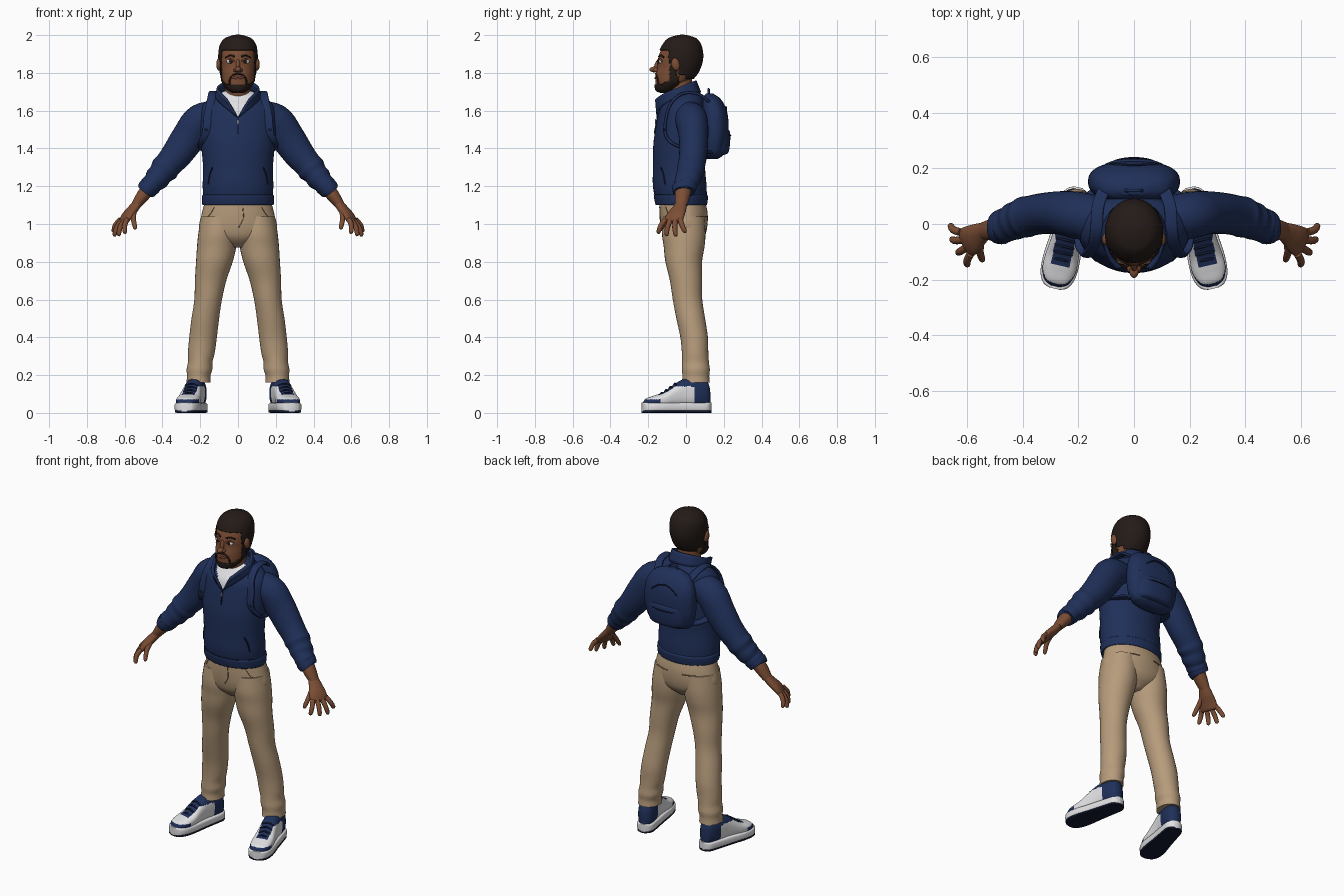
import bpy
import bmesh
from math import cos, sin, pi, radians, copysign
from mathutils import Vector, Matrix

default_cube = bpy.data.objects.get("Cube")
if default_cube:
    bpy.data.objects.remove(default_cube, do_unlink=True)


def material(name, red, green, blue):
    mat = bpy.data.materials.new(name)
    mat.use_nodes = True
    mat.diffuse_color = (red, green, blue, 1)
    shader = next(n for n in mat.node_tree.nodes if n.type == 'BSDF_PRINCIPLED')
    shader.inputs["Base Color"].default_value = (red, green, blue, 1)
    shader.inputs["Roughness"].default_value = .8
    return mat


NAVY = material("navy cloth", .014, .029, .1)
DARK = material("dark navy", .006, .01, .03)
TAN = material("tan cloth", .47, .33, .2)
SEAM = material("brown seam", .2, .13, .07)
SKIN = material("brown skin", .2, .075, .035)
HAIR = material("dark hair", .018, .011, .009)
WHITE = material("white", .75, .75, .77)
LIP = material("lip brown", .2, .06, .045)
GREY = material("zip grey", .2, .21, .25)
X, Y, Z = Vector((1, 0, 0)), Vector((0, 1, 0)), Vector((0, 0, 1))


def finish(name, bm, mats, mirror=False, thickness=0):
    bmesh.ops.recalc_face_normals(bm, faces=bm.faces)
    mesh = bpy.data.meshes.new(name)
    bm.to_mesh(mesh)
    bm.free()
    for mat in mats:
        mesh.materials.append(mat)
    mesh.shade_smooth()
    mesh.set_sharp_from_angle(angle=radians(50))
    ob = bpy.data.objects.new(name, mesh)
    bpy.context.scene.collection.objects.link(ob)
    if mirror:
        ob.modifiers.new("Mirror", 'MIRROR')
    if thickness:
        solid = ob.modifiers.new("Solidify", 'SOLIDIFY')
        solid.thickness, solid.offset = thickness, 0
    return ob


def spline(rows, steps):
    """Smooth rows of numbers passing through the given rows."""
    rows = [Vector(r) for r in rows]
    ext = [2 * rows[0] - rows[1]] + rows + [2 * rows[-1] - rows[-2]]
    out = []
    for a, b, c, d in zip(ext, ext[1:], ext[2:], ext[3:]):
        for i in range(steps):
            t = i / steps
            out.append(b + (c - a) * (t / 2) + (2 * a - 5 * b + 4 * c - d) * (t * t / 2)
                       + (3 * b - a - 3 * c + d) * (t ** 3 / 2))
    return out + [rows[-1]]


def loft(name, rows, mats, ref=Y, flat=None, power=2, seg=32, steps=5, mirror=False,
         rule=None, keep=None, grow=0, thickness=0, xf=None):
    """Sweep an oval section (x, y, z, half width, half depth) through the rows."""
    bm, loops = bmesh.new(), []
    rows = spline(rows, steps)
    for i, row in enumerate(rows):
        before, after = rows[max(i - 1, 0)], rows[min(i + 1, len(rows) - 1)]
        axis = flat or (Vector(after[:3]) - Vector(before[:3])).normalized()
        side = ref.cross(axis).normalized()
        deep = axis.cross(side)
        ring = []
        for k in range(seg):
            u, v = cos(2 * pi * k / seg), sin(2 * pi * k / seg)
            u, v = (copysign(abs(w) ** (2 / power), w) for w in (u, v))
            ring.append(bm.verts.new(Vector(row[:3]) + side * u * (max(row[3], .002) + grow)
                                     + deep * v * (max(row[4], .002) + grow)))
        loops.append(ring)
    for low, high in zip(loops, loops[1:]):
        for k in range(seg):
            n = (k + 1) % seg
            bm.faces.new((low[k], low[n], high[n], high[k]))
    bm.faces.new(loops[0][::-1])
    bm.faces.new(loops[-1])
    if keep:
        lost = [f for f in bm.faces if not keep(f.calc_center_median())]
        bmesh.ops.delete(bm, geom=lost, context='FACES')
    if rule:
        for f in bm.faces:
            f.material_index = rule(f.calc_center_median())
    if xf:
        bm.transform(xf)
    return finish(name, bm, mats if isinstance(mats, list) else [mats], mirror, thickness)


def stack(rings):
    return [(0, y, z, rx, ry) for z, y, rx, ry in rings]


def tube(name, points, radius, mat, mirror=False, xf=None):
    loft(name, [(*p, radius, radius) for p in points], mat, ref=Vector((.2, .9, .3)),
         seg=8, steps=4, mirror=mirror, xf=xf)


def ball(name, place, size, mat, mirror=False, tilt=0):
    bm = bmesh.new()
    bmesh.ops.create_uvsphere(bm, u_segments=24, v_segments=14, radius=1)
    bm.transform(Matrix.Translation(place) @ Matrix.Rotation(tilt, 4, 'X')
                 @ Matrix.Diagonal((*size, 1)))
    finish(name, bm, [mat], mirror)


def on(rings, x, z, out=0, facing=-1):
    """Point on the front or back of a stack of rings."""
    r = min(spline(stack(rings), 10), key=lambda q: abs(q[2] - z))
    depth = r[4] * max(0, 1 - (x / r[3]) ** 2) ** .5
    return (x, r[1] + facing * (depth + out), z)


# Head, with hair and beard as raised shells
head = [(1.695, -.11, .02, .02), (1.71, -.105, .05, .052), (1.75, -.075, .08, .086),
        (1.79, -.055, .088, .106), (1.83, -.04, .093, .112), (1.87, -.033, .097, .116),
        (1.91, -.027, .096, .11), (1.95, -.022, .088, .095), (1.98, -.02, .065, .07),
        (1.995, -.02, .03, .03), (2, -.02, .004, .004)]
fine = dict(flat=Z, seg=80, steps=8)


def hair_area(c):
    return (c.z > 1.92 or (c.y > -.09 and c.z > 1.86) or (c.y > -.04 and c.z > 1.79)
            or (c.y > 0 and c.z > 1.77))


def beard_area(c):
    jaw = c.y < -.04 and c.z < 1.74 + max(0, c.y + .13) * .5
    return jaw or (-.085 < c.y < -.05 and c.z < 1.86)


loft("head", stack(head), SKIN, **fine)
loft("hair", stack(head), HAIR, grow=.005, keep=hair_area, thickness=.005, **fine)
loft("beard", stack(head), HAIR, grow=.003, keep=beard_area, thickness=.005, **fine)
loft("neck", stack([(1.6, 0, .07, .07), (1.68, -.025, .066, .066), (1.79, -.04, .066, .07)]),
     SKIN, flat=Z)
ball("ear", (.1, -.055, 1.845), (.015, .022, .034), SKIN, mirror=True, tilt=.2)
ball("nose_tip", (0, -.168, 1.818), (.017, .026, .015), SKIN)
ball("nose_bridge", (0, -.152, 1.842), (.011, .014, .036), SKIN, tilt=-.35)
ball("nostril", (.014, -.16, 1.814), (.011, .014, .01), SKIN, mirror=True)
ball("eye", on(head, .04, 1.86, -.006), (.019, .011, .012), WHITE, mirror=True)
ball("iris", on(head, .038, 1.86, .003), (.009, .004, .01), HAIR, mirror=True)
tube("eyelid", [on(head, x, z, .002) for x, z in ((.02, 1.862), (.04, 1.874), (.06, 1.86))],
     .005, SKIN, mirror=True)
tube("eyebrow", [on(head, x, z, .001) for x, z in ((.018, 1.886), (.04, 1.893), (.066, 1.882))],
     .005, HAIR, mirror=True)
tube("lips", [on(head, x, 1.772 + x * x * 8) for x in (-.03, -.015, 0, .015, .03)], .006, LIP)
tube("moustache", [on(head, x, z) for x, z in ((0, 1.795), (.025, 1.79), (.043, 1.765),
                                               (.045, 1.74))], .005, HAIR, mirror=True)

# Pullover body; the open neck shows a white shirt
torso = [(1.12, -.025, .182, .135), (1.2, -.033, .187, .142), (1.3, -.037, .185, .138),
         (1.42, -.035, .195, .138), (1.5, -.03, .2, .132), (1.57, -.022, .2, .127),
         (1.62, -.015, .19, .12), (1.66, -.003, .16, .1), (1.69, 0, .11, .08),
         (1.715, 0, .06, .05)]
loft("pullover_body", stack(torso), [NAVY, WHITE], flat=Z, seg=96, steps=8,
     rule=lambda c: int(c.y < -.04 and c.z > 1.565 and abs(c.x) < (c.z - 1.565) * .85))
loft("pullover_hem", stack([(1.1, -.025, .18, .13), (1.105, -.025, .189, .137),
     (1.145, -.027, .191, .143), (1.155, -.028, .184, .138)]), NAVY, flat=Z, seg=48)
tube("hem_seam", [on(torso, x, 1.157, .003) for x in (-.17, -.12, 0, .12, .17)], .002, DARK)

# Standing collar, a strip between a neck line and a flared top edge
collar_low = spline([(.005, -.151, 1.568), (.07, -.131, 1.62), (.117, -.04, 1.67),
                     (.075, .05, 1.69), (0, .075, 1.695)], 6)
collar_top = spline([(.06, -.162, 1.66), (.088, -.12, 1.69), (.106, -.04, 1.722),
                     (.065, .03, 1.752), (0, .05, 1.758)], 6)
bm = bmesh.new()
strip = [[bm.verts.new(a.lerp(b, t / 4)) for t in range(5)] for a, b in zip(collar_low, collar_top)]
for p, q in zip(strip, strip[1:]):
    for t in range(4):
        bm.faces.new((p[t], q[t], q[t + 1], p[t + 1]))
finish("collar", bm, [NAVY], mirror=True, thickness=.012)
tube("zip", [on(torso, 0, z, .001) for z in (1.48, 1.52, 1.57)], .004, DARK)
ball("zip_pull", on(torso, 0, 1.54, .005), (.006, .004, .016), GREY)
tube("side_pocket", [on(torso, x, z, .001) for x, z in ((.135, 1.3), (.15, 1.26), (.158, 1.21))],
     .004, DARK, mirror=True)

# Arms: sleeve with pushed-up folds, forearm, palm and fingers
loft("sleeve", [(.09, .01, 1.57, .08, .08), (.194, .03, 1.546, .092, .085),
     (.26, .04, 1.46, .09, .078), (.321, .038, 1.373, .082, .074),
     (.37, .03, 1.315, .073, .072), (.39, .025, 1.29, .076, .074),
     (.41, .018, 1.265, .065, .068), (.43, .01, 1.24, .066, .068),
     (.45, 0, 1.218, .055, .062), (.466, -.005, 1.2, .056, .062),
     (.485, -.012, 1.178, .047, .056)], NAVY, mirror=True)
loft("cuff", [(.47, -.01, 1.196, .05, .058), (.474, -.01, 1.192, .055, .063),
     (.488, -.014, 1.175, .051, .059), (.492, -.014, 1.17, .044, .05)], NAVY, mirror=True)
loft("forearm", [(.45, -.005, 1.22, .038, .045), (.5, -.018, 1.155, .035, .041),
     (.54, -.025, 1.1, .025, .032)], SKIN, mirror=True)
across = Vector((-.4, -.9, 0)).normalized()
loft("palm", [(.525, -.022, 1.12, .022, .028), (.555, -.036, 1.08, .025, .04),
     (.585, -.056, 1.045, .023, .052), (.604, -.069, 1.015, .017, .052),
     (.61, -.072, 1.006, .007, .04)], SKIN, ref=across, mirror=True)
fingers = {"index_finger": ((.588, -.108, 1.025), (.6, -.15, .95)),
           "middle_finger": ((.6, -.083, 1.02), (.635, -.105, .937)),
           "ring_finger": ((.612, -.056, 1.02), (.658, -.055, .935)),
           "little_finger": ((.622, -.03, 1.025), (.663, -.004, .955)),
           "thumb": ((.55, -.055, 1.075), (.545, -.135, .972))}
for name, (base, tip) in fingers.items():
    base, tip = Vector(base), Vector(tip)
    knuckle = base.lerp(tip, .5) + Vector((.006, -.004, .004))
    loft(name, [(*base, .014, .014), (*knuckle, .0135, .0135), (*base.lerp(tip, .9), .011, .011),
                (*tip, .003, .003)], SKIN, ref=across, seg=14, mirror=True)

# Trousers
pelvis = [(1.13, -.02, .172, .12), (1.05, -.012, .193, .127), (.97, -.01, .205, .12),
          (.92, -.01, .15, .1), (.875, -.01, .04, .05)]
loft("trouser_seat", stack(pelvis), TAN, flat=-Z, seg=48)
loft("trouser_leg", [(.1, -.012, 1.04, .095, .11), (.106, -.012, .95, .104, .115),
     (.113, -.01, .88, .104, .108), (.125, -.012, .8, .097, .097),
     (.145, 0, .7, .083, .085), (.158, .008, .6, .073, .078), (.173, .025, .5, .073, .076),
     (.185, .043, .4, .073, .073), (.194, .048, .32, .071, .07), (.2, .05, .27, .065, .071),
     (.204, .052, .23, .068, .074), (.208, .052, .195, .062, .071),
     (.209, .052, .16, .064, .074)], TAN, flat=Z, mirror=True)
tube("fly_seam", [on(pelvis, x, z, .001) for x, z in ((.025, 1.09), (.028, 1.03), (.003, .98))],
     .002, SEAM)
tube("front_pocket", [on(pelvis, x, z, .001) for x, z in ((.125, 1.09), (.15, 1.05), (.18, 1.02))],
     .002, SEAM, mirror=True)
tube("back_pocket", [on(pelvis, x, 1.04, .001, 1) for x in (.05, .09, .14)], .003, SEAM, mirror=True)

# Shoes, modelled straight and then turned outwards
turn = Matrix.Translation((.243, -.05, 0)) @ Matrix.Rotation(radians(13), 4, 'Z')


def shoe_colour(c):
    laces = abs(c.x) < .035 and -.1 < c.y < .03
    toe = c.y < -.1 and c.z < .072
    heel = c.y > .085 and c.z < .15
    return int(not (laces or toe or heel or c.z > .14))


outline = [(-.187, .02), (-.175, .045), (-.14, .063), (-.08, .067), (0, .06), (.08, .055),
           (.15, .05), (.175, .036), (.187, .015)]
shoe = dict(ref=Z, flat=-Y, mirror=True, xf=turn)
loft("sole", [(0, y, .031, w, .024) for y, w in outline], WHITE, power=5, **shoe)
loft("outsole", [(0, y, .007, w * .98, .007) for y, w in outline], DARK, power=5, **shoe)
upper = [(-.178, .06, .02), (-.16, .078, .045), (-.12, .092, .06), (-.07, .11, .06),
         (-.02, .145, .054), (.03, .175, .05), (.08, .185, .05), (.13, .18, .048),
         (.165, .165, .038), (.18, .13, .015)]
loft("shoe_upper", [(0, y, (top + .03) / 2, w, (top - .03) / 2) for y, top, w in upper],
     [NAVY, WHITE], power=2.6, seg=64, steps=8, rule=shoe_colour, **shoe)
for i in range(4):
    y, z = -.08 + i * .024, .107 + i * .016
    tube("lace", [(-.035, y, z - .012), (0, y, z), (.035, y, z - .012)], .005, DARK, True, turn)

# Backpack with pocket, zips, handle and shoulder straps
pack = [(1.345, .14, .08, .03), (1.37, .145, .135, .055), (1.44, .15, .16, .07),
        (1.52, .152, .165, .074), (1.6, .148, .155, .068), (1.66, .135, .12, .05),
        (1.69, .125, .05, .02)]
pocket = [(1.365, .16, .09, .04), (1.38, .165, .12, .06), (1.44, .168, .132, .066),
          (1.49, .168, .128, .064), (1.505, .165, .11, .05)]
loft("backpack", stack(pack), NAVY, flat=Z, seg=48, power=2.4)
loft("backpack_pocket", stack(pocket), NAVY, flat=Z, seg=48, power=2.4)
tube("pocket_zip", [on(pocket, x, 1.47, .003, 1) for x in (-.1, -.05, 0, .05, .1)], .003, DARK)
tube("main_zip", [on(pack, x, 1.62 - x * x * 6, .003, 1) for x in (-.13, -.07, 0, .07, .13)],
     .004, DARK)
tube("handle", [(-.03, .12, 1.68), (-.02, .12, 1.71), (.02, .12, 1.71), (.03, .12, 1.68)], .006, NAVY)
strap = [(.11, .12, 1.65), (.13, .06, 1.69), (.135, -.02, 1.69), on(torso, .145, 1.64, .006),
         on(torso, .16, 1.57, .006), on(torso, .168, 1.48, .006), (.192, -.06, 1.42),
         (.17, .07, 1.39), (.12, .13, 1.38)]
loft("shoulder_strap", [(*p, .008, .022) for p in strap], NAVY, ref=X, power=4, mirror=True)
ball("strap_buckle", on(torso, .168, 1.5, .012), (.022, .008, .014), DARK, mirror=True)
